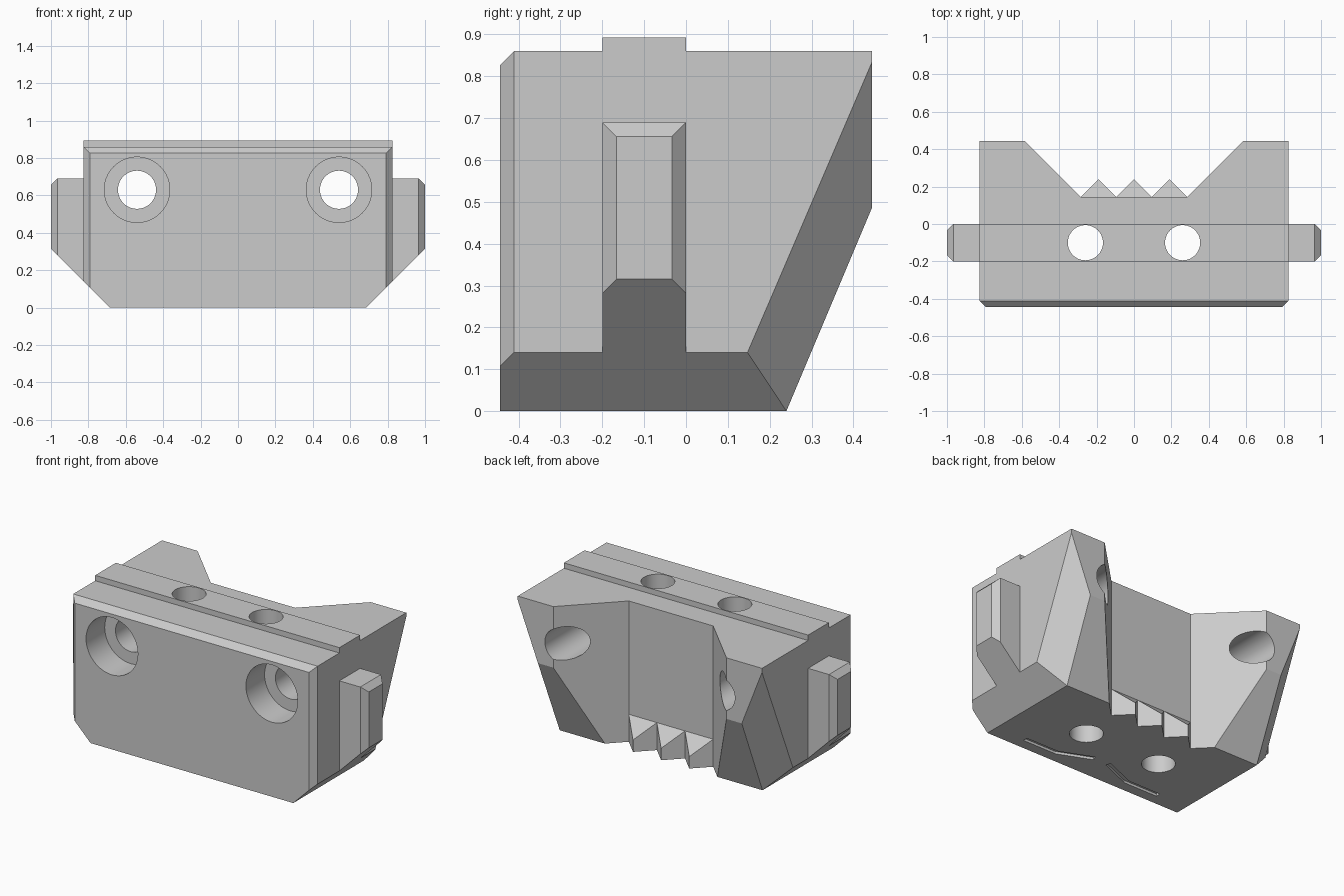
import bpy, bmesh
from math import pi
from mathutils import Vector, Matrix

cube = bpy.data.objects.get("Cube")
if cube:
    bpy.data.objects.remove(cube, do_unlink=True)

grey = bpy.data.materials.new("light_grey")
grey.use_nodes = True
grey.diffuse_color = (0.6, 0.6, 0.6, 1)
grey.node_tree.nodes["Principled BSDF"].inputs["Base Color"].default_value = (0.6, 0.6, 0.6, 1)


def finish(name, bm):
    bmesh.ops.recalc_face_normals(bm, faces=bm.faces)
    mesh = bpy.data.meshes.new(name)
    bm.to_mesh(mesh)
    bm.free()
    mesh.materials.append(grey)
    obj = bpy.data.objects.new(name, mesh)
    bpy.context.collection.objects.link(obj)
    return obj


def prism(points, z0, z1):
    """Upright prism from an outline in x and y."""
    bm = bmesh.new()
    face = bm.faces.new([bm.verts.new((x, y, z0)) for x, y in points])
    top = bmesh.ops.extrude_face_region(bm, geom=[face])["geom"]
    verts = [v for v in top if isinstance(v, bmesh.types.BMVert)]
    bmesh.ops.translate(bm, verts=verts, vec=(0, 0, z1 - z0))
    return bm


def box(x0, x1, y0, y1, z0, z1):
    return prism([(x0, y0), (x1, y0), (x1, y1), (x0, y1)], z0, z1)


def slice_off(bm, point, normal):
    """Remove everything on the normal's side of a plane and cap the cut."""
    geom = bm.verts[:] + bm.edges[:] + bm.faces[:]
    cut = bmesh.ops.bisect_plane(bm, geom=geom, dist=1e-5, plane_co=point,
                                 plane_no=normal, clear_outer=True)
    edges = [e for e in cut["geom_cut"] if isinstance(e, bmesh.types.BMEdge)]
    bmesh.ops.holes_fill(bm, edges=edges, sides=0)


def cylinder(center, radius, depth, along_y=False):
    bm = bmesh.new()
    bmesh.ops.create_cone(bm, cap_ends=True, segments=48, radius1=radius,
                          radius2=radius, depth=depth)
    turn = Matrix.Rotation(pi / 2, 4, 'X') if along_y else Matrix()
    bmesh.ops.transform(bm, matrix=Matrix.Translation(center) @ turn, verts=bm.verts)
    return bm


def carve(obj, cutters):
    bpy.context.view_layer.objects.active = obj
    for bm in cutters:
        cutter = finish("cutter", bm)
        cutter.hide_render = True
        mod = obj.modifiers.new("cut", 'BOOLEAN')
        mod.operation = 'DIFFERENCE'
        mod.solver = 'EXACT'
        mod.object = cutter
        bpy.ops.object.modifier_apply(modifier=mod.name)
        bpy.data.objects.remove(cutter, do_unlink=True)


W, D, H = 0.825, 0.445, 0.86     # body half width, half depth, height
R0, R1 = -0.2, 0.0               # rail front and back
C = 0.034                        # small chamfer

# Body block with chamfered front, sides, back slope and back corners
bm = box(-W, W, -D, D, 0, H)
slice_off(bm, (0, -D, H - C), (0, -1, 1))
slice_off(bm, (0, 0.24, 0), (0, 0.487, -0.205))
for s in (1, -1):
    slice_off(bm, (s * (W - C), -D, 0), (s, -1, 0))
    slice_off(bm, (s * 0.685, 0, 0), (s, 0, -1))
    low = Vector((s * W, 0.147, 0.14))
    high = Vector((s * W, D, 0.835))
    foot = Vector((s * 0.685, 0.24, 0))
    slice_off(bm, low, (foot - low).cross(high - low) * s)
body = finish("body", bm)

# Rear pocket, bolt holes with counterbores, vertical holes
cuts = [prism([(-0.285, 0.145), (0.285, 0.145), (0.785, 0.645), (-0.785, 0.645)], -0.2, 1.2)]
for s in (1, -1):
    cuts.append(cylinder((s * 0.54, 0, 0.63), 0.102, 2, True))
    cuts.append(cylinder((s * 0.54, -D, 0.63), 0.175, 0.36, True))
    cuts.append(cylinder((s * 0.26, -0.1, 0.5), 0.094, 2))
    # Bent groove in the underside
    groove = [(0.48, -0.38), (0.25, -0.38), (0.045, -0.295),
              (0.055, -0.265), (0.255, -0.35), (0.48, -0.35)]
    cuts.append(prism([(s * x, y) for x, y in groove], -0.1, 0.015))
carve(body, cuts)

# Top rail
top_rail = finish("top_rail", box(-W, W, R0, R1, H, 0.893))
carve(top_rail, [cylinder((s * 0.26, -0.1, 0.5), 0.094, 2) for s in (1, -1)])

# Side rails
for s, side in ((1, "left"), (-1, "right")):
    bm = box(s * W, s, R0, R1, 0, 0.69)
    slice_off(bm, (s * 0.685, 0, 0), (s, 0, -1))
    for y, n in ((R0, -1), (R1, 1)):
        slice_off(bm, (s * (1 - C), y, 0), (s, n, 0))
    slice_off(bm, (s * (1 - C), 0, 0.69), (s, 0, 1))
    finish(side + "_side_rail", bm)

# Gripping teeth along the foot of the pocket
for i in (-1, 0, 1):
    x = i * 0.19
    bm = prism([(x - 0.095, 0.145), (x + 0.095, 0.145), (x, 0.24)], 0, 0.3)
    slice_off(bm, (x, 0.145, 0.168), (0, 1, 1))
    finish("tooth_" + str(i + 2), bm)

# Smooth the hole walls, keep the edges sharp
for obj in (body, top_rail):
    bpy.ops.object.select_all(action='DESELECT')
    obj.select_set(True)
    bpy.context.view_layer.objects.active = obj
    bpy.ops.object.shade_smooth_by_angle(angle=pi / 9)
